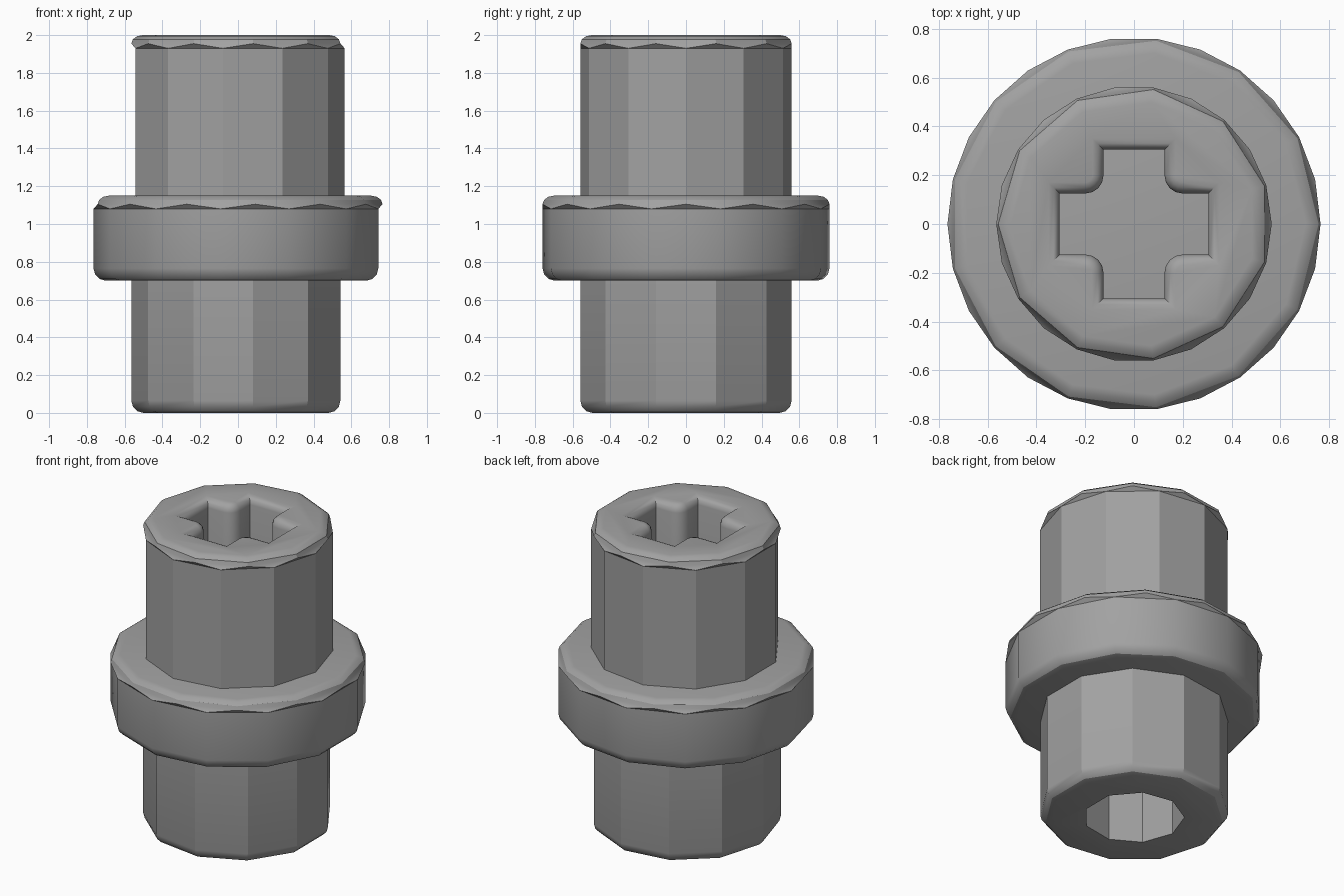
import bpy, bmesh
from math import pi, sin, cos, radians

cube = bpy.data.objects.get("Cube")
if cube:
    bpy.data.objects.remove(cube)

gray = bpy.data.materials.new("mid_gray")
gray.use_nodes = True
color = (0.36, 0.36, 0.36, 1)
gray.diffuse_color = color
gray.node_tree.nodes["Principled BSDF"].inputs["Base Color"].default_value = color


def circle(n, r, z, half):
    """Polygon ring turned by a number of half steps."""
    return [(r * cos((2 * k + half) * pi / n), r * sin((2 * k + half) * pi / n), z)
            for k in range(n)]


def fillet(r, z, size, height, ease):
    """Quarter-round (radius, z) pairs, from the wall to the end face."""
    return [(r - size * (1 - cos(radians(a))), z + height * sin(radians(a)))
            for a in ease]


def loft(name, rings, twisted=None):
    """Skin rings from bottom to top; the span above ring 'twisted' zigzags."""
    bm = bmesh.new()
    loops = [[bm.verts.new(p) for p in ring] for ring in rings]
    n = len(loops[0])
    for i, (a, b) in enumerate(zip(loops, loops[1:])):
        for k in range(n):
            j = (k + 1) % n
            if i == twisted:
                bm.faces.new((a[k], a[j], b[k]))
                bm.faces.new((a[j], b[j], b[k]))
            else:
                bm.faces.new((a[k], a[j], b[j], b[k]))
    bm.faces.new(loops[0][::-1])
    bm.faces.new(loops[-1])
    bmesh.ops.recalc_face_normals(bm, faces=bm.faces)
    mesh = bpy.data.meshes.new(name)
    bm.to_mesh(mesh)
    bm.free()
    obj = bpy.data.objects.new(name, mesh)
    bpy.context.collection.objects.link(obj)
    mesh.materials.append(gray)
    return obj


def select(obj):
    bpy.ops.object.select_all(action='DESELECT')
    obj.select_set(True)
    bpy.context.view_layer.objects.active = obj


def carve(obj, cutter):
    cutter.hide_render = True
    mod = obj.modifiers.new("hole", 'BOOLEAN')
    mod.operation, mod.solver, mod.object = 'DIFFERENCE', 'EXACT', cutter
    select(obj)
    bpy.ops.object.modifier_apply(modifier=mod.name)
    bpy.data.objects.remove(cutter)


def cross(d, z, reach=0.305, width=0.125, corner=0.075):
    """Plus outline with rounded inner corners, grown outward by d."""
    c = width + corner
    quarter = [(reach + d, -width - d), (reach + d, width + d)]
    quarter += [(c - (corner - d) * sin(a), c - (corner - d) * cos(a))
                for a in (radians(s * 22.5) for s in range(5))]
    points = []
    for _ in range(4):
        points += [(x, y, z) for x, y in quarter]
        quarter = [(-y, x) for x, y in quarter]
    return points


ROUND = (0, 30, 60, 90)


def capped(name, n, r, bottom, top, half, rounded_bottom):
    """Barrel whose rounded cap is turned half a step against its wall."""
    rings = []
    if rounded_bottom:
        rings += [circle(n, q, z, half)
                  for q, z in fillet(r, bottom + 0.065, 0.065, -0.065, ROUND[::-1])]
    else:
        rings.append(circle(n, r, bottom, half))
    rings.append(circle(n, r, top - 0.07, half))
    twist = len(rings) - 1
    rings += [circle(n, q, z, half + 1) for q, z in fillet(r, top - 0.045, 0.06, 0.045, ROUND)]
    return loft(name, rings, twist)


# Upper barrel with a cross socket that flares at the rim
upper = capped("upper_barrel", 11, 0.565, 0.9, 2.0, 0, False)
flare = [(0.0, 1.05), (0.0, 1.95), (0.007, 1.975), (0.025, 1.993), (0.045, 2.0), (0.05, 2.02)]
carve(upper, loft("cross_cutter", [cross(d, z) for d, z in flare]))

# Flange
flange = capped("flange", 13, 0.765, 0.70, 1.15, 1, True)

# Lower barrel with a round blind hole
lower = loft("lower_barrel",
             [circle(11, q, z, 1) for q, z in fillet(0.565, 0.065, 0.065, -0.065, ROUND[::-1])]
             + [circle(11, 0.565, 0.8, 1)])
carve(lower, loft("hole_cutter", [circle(9, 0.3, -0.1, 1), circle(9, 0.3, 0.6, 1)]))

for part in (upper, flange, lower):
    select(part)
    bpy.ops.object.shade_smooth_by_angle(angle=radians(30))
